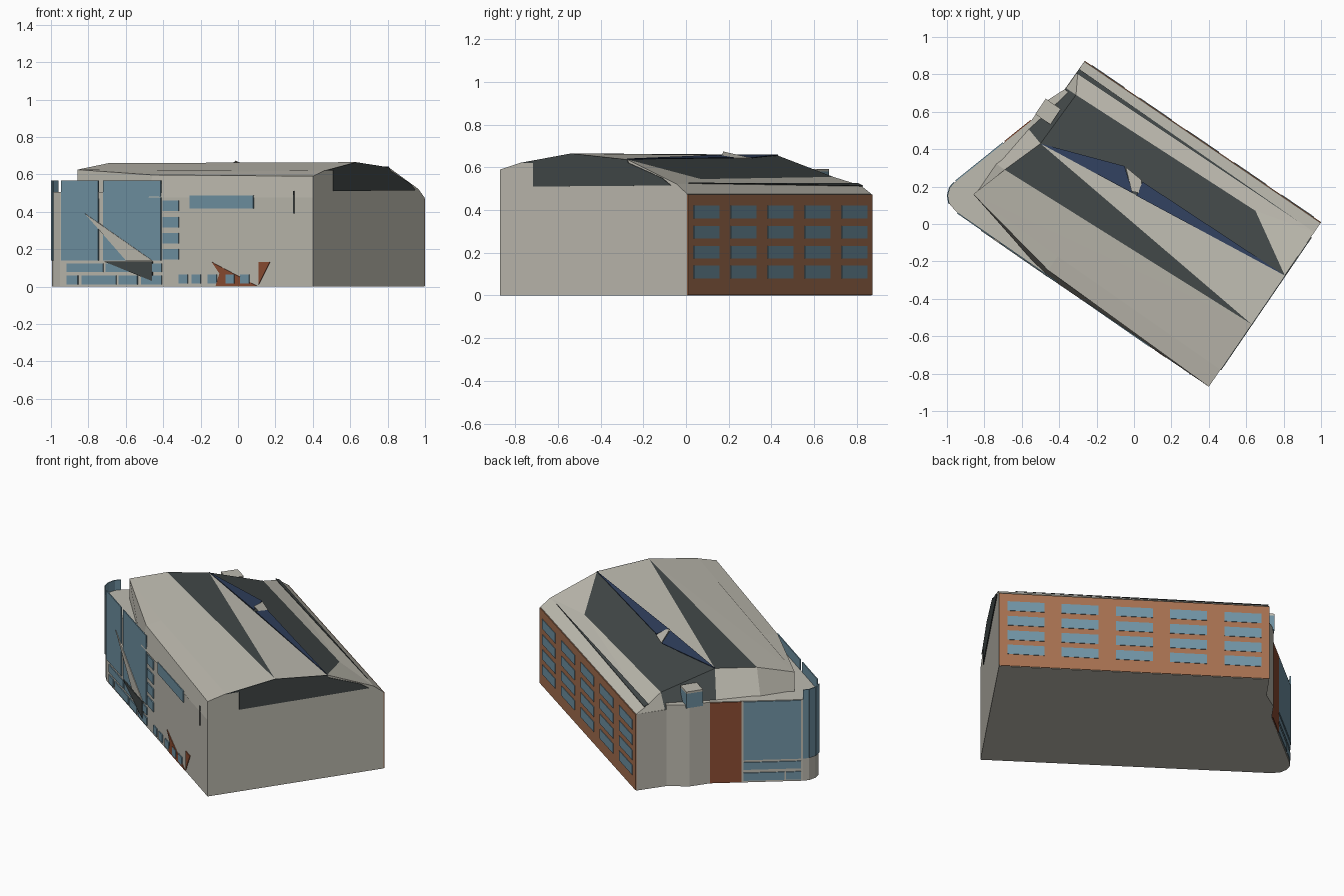
import bpy, bmesh, math
from mathutils import Vector

if "Cube" in bpy.data.objects:
    bpy.data.objects.remove(bpy.data.objects["Cube"])


def material(name, rgb):
    m = bpy.data.materials.new(name)
    lin = [((c / 255 + 0.055) / 1.055) ** 2.4 for c in rgb]
    m.diffuse_color = (*lin, 1)
    m.use_nodes = True
    m.node_tree.nodes["Principled BSDF"].inputs["Base Color"].default_value = m.diffuse_color
    return m


BEIGE = material("beige_stone", (190, 187, 176))
DARK = material("dark_slate", (66, 72, 72))
NAVY = material("navy_panel", (48, 64, 94))
GLASS = material("blue_glass", (112, 147, 164))
BRICK = material("brick", (165, 112, 80))
RUST = material("rust_cladding", (140, 76, 50))

# Building axes: u along the length, v across the width, from the south-east corner
U, V, ORIGIN = Vector((-.826, .564, 0)), Vector((.564, .826, 0)), Vector((.40, -.87, 0))


def P(u, v, z):
    return ORIGIN + U * u + V * v + Vector((0, 0, z))


def build(name, verts, faces, mats, idx=None):
    me = bpy.data.meshes.new(name)
    me.from_pydata([tuple(v) for v in verts], [], faces)
    for m in mats:
        me.materials.append(m)
    if idx:
        for p, i in zip(me.polygons, idx):
            p.material_index = i
    bm = bmesh.new()
    bm.from_mesh(me)
    bmesh.ops.recalc_face_normals(bm, faces=bm.faces)
    bm.to_mesh(me)
    bm.free()
    ob = bpy.data.objects.new(name, me)
    bpy.context.collection.objects.link(ob)
    return ob


def prisms(name, outlines, shift, mat):
    """Extrude each outline (world points) by the shift vector, all in one object."""
    verts, faces = [], []
    for pts in outlines:
        k, n = len(verts), len(pts)
        verts += list(pts) + [p + shift for p in pts]
        faces.append(list(range(k, k + n)))
        faces.append(list(range(k + 2 * n - 1, k + n - 1, -1)))
        faces += [[k + i, k + (i + 1) % n, k + n + (i + 1) % n, k + n + i] for i in range(n)]
    return build(name, verts, faces, [mat])


def wall_panels(name, a, b, rects, mat, thick=.006):
    """Thin plates on the wall a-b; rects are (s0, s1, z0, z1) with s a distance along it."""
    a, b = Vector(a), Vector(b)
    d = (b - a).normalized()
    out = (U * d.y - V * d.x) * thick
    outlines = []
    for s0, s1, z0, z1 in rects:
        p, q = a + d * s0, a + d * s1
        outlines.append([P(*p, z0), P(*q, z0), P(*q, z1), P(*p, z1)])
    return prisms(name, outlines, out, mat)


# Main body, with the rounded south-west corner
corner = [(1.645, .012), (1.695, .025), (1.728, .058), (1.742, .1), (1.738, .135)]
west = [(1.586, .637), (1.584, .759), (1.533, .879)]
foot = [(0, 0)] + corner + west + [(1.53, 1.06), (0, 1.06)]
prisms("main_body", [[P(u, v, 0) for u, v in foot]], Vector((0, 0, .475)), BEIGE)
terrace = [(1.06, .004)] + corner + west + [(1.4, .87), (1.06, .3)]
prisms("west_terrace", [[P(u, v, .47) for u, v in terrace]], Vector((0, 0, .035)), BEIGE)

# Folded roof: east profile and west profile joined by strips
east = [(0, 0, .475), (0, 0, .59), (0, .11, .62), (0, .405, .665),
        (0, .72, .637), (0, .92, .555), (0, 1.0, .522), (0, 1.06, .475)]
west_end = [(1.06, 0, .475), (1.06, .03, .597), (1.62, .14, .625), (1.555, .343, .66),
            (1.476, .566, .655), (1.466, .888, .555), (1.53, 1.0, .515), (1.53, 1.06, .475)]
base = [(1.62, .14, .475), (1.62, .343, .475), (1.59, .6, .475), (1.53, .888, .475)]
extra = [(.324, .917, .545), (1.06, .12, .612)]
verts = [P(*p) for p in east + west_end + base + extra]
E, W, B, X = 0, 8, 16, 20
faces = [
    ([0, W, W + 1, 1], 0),                         # parapet
    ([1, W + 1, X + 1, 2], 0),                     # south eave
    ([W + 1, W + 2, X + 1], 0),                    # cut-back eave
    ([2, X + 1, W + 2, 3], 0), ([3, W + 2, W + 3], 0),  # south slope
    ([3, W + 3, W + 4], 1), ([3, W + 4, 4], 0),    # ridge triangles
    ([4, W + 4, W + 5, X], 1), ([4, X, 5], 0),     # north slope
    ([X, W + 5, W + 6], 0), ([5, X, 6], 0), ([X, W + 6, 6], 0),
    ([6, W + 6, W + 7, 7], 0),                     # north eave
    ([W, B, W + 2, W + 1], 0),                     # wall behind the glass
    ([B, B + 1, W + 3, W + 2], 0),                 # west hip
    ([B + 1, B + 2, W + 4, W + 3], 0),
    ([B + 2, B + 3, W + 5, W + 4], 1),
    ([B + 3, W + 7, W + 6, W + 5], 0),
    ([0, 1, 2, 3, 4, 5, 6, 7], 0),                 # east gable
]
build("folded_roof", verts, [f for f, _ in faces], [BEIGE, DARK], [i for _, i in faces])

# Dark glazing and gable on the east end
prisms("east_clerestory", [
    [P(0, v, z) for v, z in [(.19, .51), (.97, .515), (.92, .55), (.73, .62), (.19, .62)]],
    [P(0, v, z) for v, z in [(.11, .62), (.73, .62), (.72, .637), (.405, .665)]],
], U * -.005, DARK)

# Navy sails and small peak along the ridge
up = Vector((0, 0, .004))
prisms("ridge_sails", [
    [P(1.476, .566, .655), P(1.037, .72, .642), P(.92, .625, .655)],
    [P(.91, .705, .642), P(0, .72, .637), P(.895, .625, .655)]], up, NAVY)
prisms("ridge_peak", [[P(1.03, .72, .64), P(.93, .63, .67), P(.88, .65, .645), P(.92, .71, .64)]],
       up, BEIGE)

# Dark gutter sliver on the north eave
prisms("north_gutter", [[P(1.53, .985, .522), P(1.53, 1.012, .511), P(.1, 1.0, .524)]], up, DARK)

# Brick north facade with a grid of windows
n0, n1 = (1.53, 1.06), (0, 1.06)
wall_panels("brick_facade", n0, n1, [(0, 1.53, .003, .472)], BRICK, .005)
wall_panels("north_windows", n0, n1,
            [(.045 + .307 * c, .255 + .307 * c, z, z + .06)
             for c in range(5) for z in (.079, .172, .266, .361)], GLASS, .008)

# South wall glazing, positions given by x in the front view
s0, s1 = (0, 0), corner[0]


def sx(x):
    return (.4 - x) / .826


def front(x0, x1, z0, z1):
    return (sx(x1), sx(x0), z0, z1)


rects = [front(-.404, -.318, z, z + .056) for z in (.146, .23, .317, .405)]
rects += [front(x, x + .048, .016, .064) for x in (-.318, -.249, -.163, -.067, .013)]
rects += [front(-.26, .083, .417, .487)]
rects += [front(-.92, -.725, .077, .123), front(-.71, -.41, .077, .123)]
rects += [front(a, b, .012, .06) for a, b in
          [(-.92, -.86), (-.84, -.655), (-.64, -.54), (-.52, -.41)]]
rects += [front(-.95, -.75, .14, .567), front(-.725, -.414, .14, .567)]
wall_panels("south_windows", s0, s1, rects, GLASS)
wall_panels("south_downpipe", s0, s1, [front(.297, .302, .39, .51)], DARK, .004)


def front_shape(name, shapes, mat, thick):
    prisms(name, [[P(sx(x), 0.012 * sx(x) / 1.645, z) for x, z in s] for s in shapes],
           V * -thick, mat)


# Angular entrance pieces on the south wall
front_shape("entrance_fin", [[(-.82, .39), (-.46, .14), (-.6, .14)]], BEIGE, .009)
front_shape("entrance_shade", [[(-.72, .135), (-.46, .135), (-.46, .03)]], DARK, .009)
front_shape("rust_wedges", [[(-.14, .13), (.1, .004), (-.12, .004), (-.1, .07)],
                            [(.11, .13), (.17, .13), (.11, .01)]], RUST, .004)

# Curved corner glass
for i in range(1, 4):
    a, b = corner[i], corner[i + 1]
    w = math.dist(a, b)
    wall_panels("corner_glass_%d" % i, a, b, [(0, w, .14, .567)], GLASS)

# West wall: rust cladding, then large glazing
w0, w1 = west[0], corner[-1]
length = math.dist(w0, w1)
wall_panels("west_cladding", w1, w0, [(length * .66, length, .003, .502)], RUST, .006)
wall_panels("west_glazing", w1, w0,
            [(.01, length * .64, .14, .502), (.01, length * .64, .08, .125),
             (.01, length * .18, .012, .06), (length * .2, length * .64, .012, .06)], GLASS)

# Small glazed roof box with a beige lid
box = [(1.49, .68), (1.588, .68), (1.588, .78), (1.49, .78)]
prisms("roof_box", [[P(u, v, .49) for u, v in box]], Vector((0, 0, .09)), GLASS)
prisms("roof_box_lid", [[P(u, v, .58) for u, v in box]], Vector((0, 0, .012)), BEIGE)
